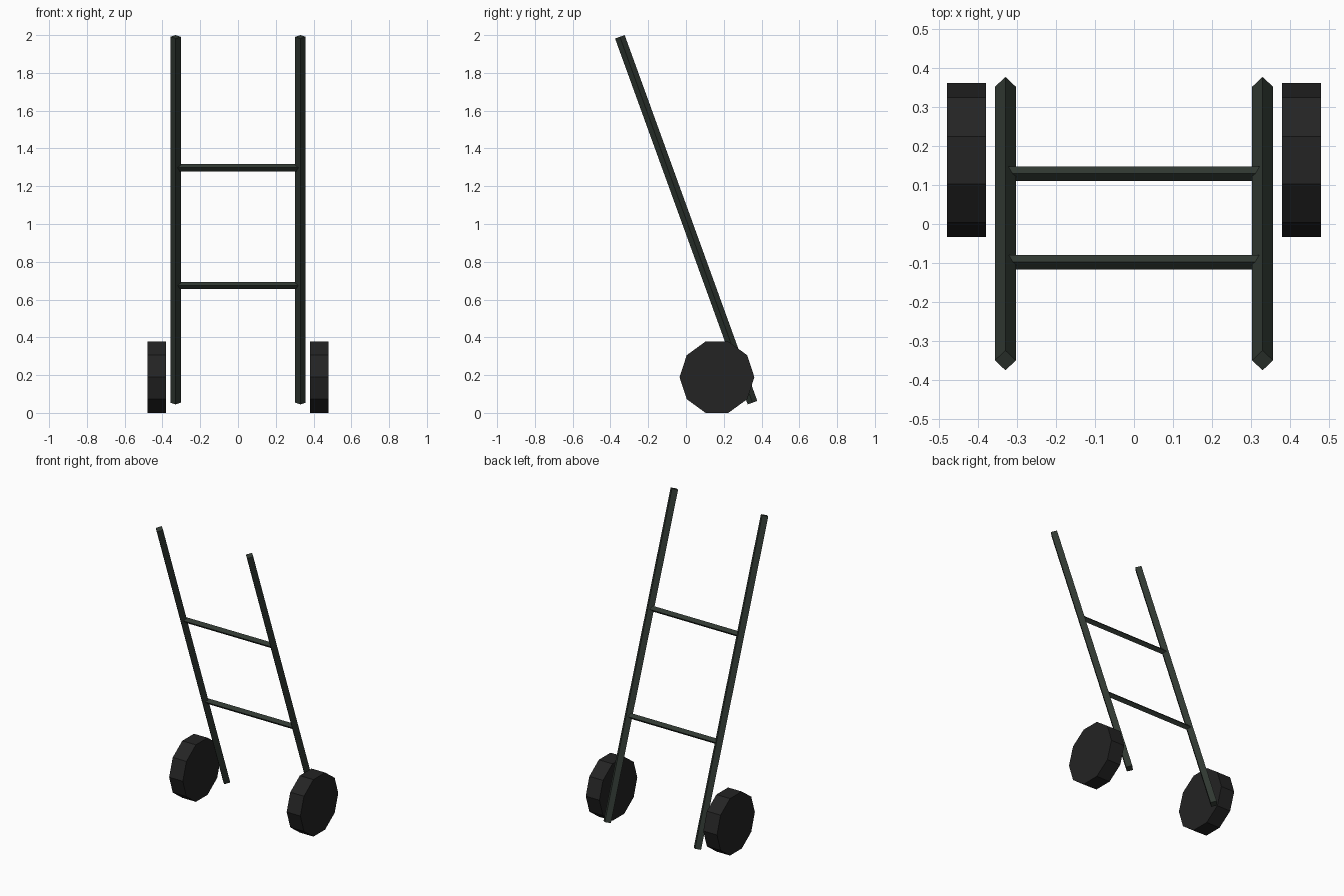
import bpy
import math
from mathutils import Vector

if "Cube" in bpy.data.objects:
    bpy.data.objects.remove(bpy.data.objects["Cube"])


def material(name, rgb):
    m = bpy.data.materials.new(name)
    m.diffuse_color = (*rgb, 1.0)
    m.use_nodes = True
    m.node_tree.nodes["Principled BSDF"].inputs["Base Color"].default_value = m.diffuse_color
    return m


PAINT = material("dark_green_paint", (0.030, 0.040, 0.032))
RUBBER = material("black_rubber", (0.017, 0.017, 0.017))


def rod(name, start, end, radius, sides, mat):
    """Flat-faced prism between two points (vertices lie on the local axes)."""
    a, b = Vector(start), Vector(end)
    d = b - a
    # along x: turn about y, otherwise lean about x
    if abs(d.x) > 1e-6:
        rot = (0, math.pi / 2, 0)
    else:
        rot = (math.atan2(-d.y, d.z), 0, 0)
    bpy.ops.mesh.primitive_cylinder_add(
        vertices=sides, radius=radius, depth=d.length,
        location=(a + b) / 2, rotation=rot)
    obj = bpy.context.object
    obj.name = name
    obj.data.materials.append(mat)
    return obj


RAIL_X = 0.33

for side, label in ((-1, "left"), (1, "right")):
    # leaning side rail
    x = side * RAIL_X
    rod(label + "_rail", (x, 0.352, 0.054), (x, -0.350, 1.991), 0.027, 4, PAINT)
    # ten-sided wheel
    rod(label + "_wheel", (side * 0.43 - 0.05, 0.164, 0.189),
        (side * 0.43 + 0.05, 0.164, 0.189), 0.198, 10, RUBBER)

# crossbars between the rails
for label, y, z in (("lower", 0.129, 0.675), ("upper", -0.098, 1.298)):
    rod(label + "_crossbar", (-RAIL_X, y, z), (RAIL_X, y, z), 0.019, 4, PAINT)
